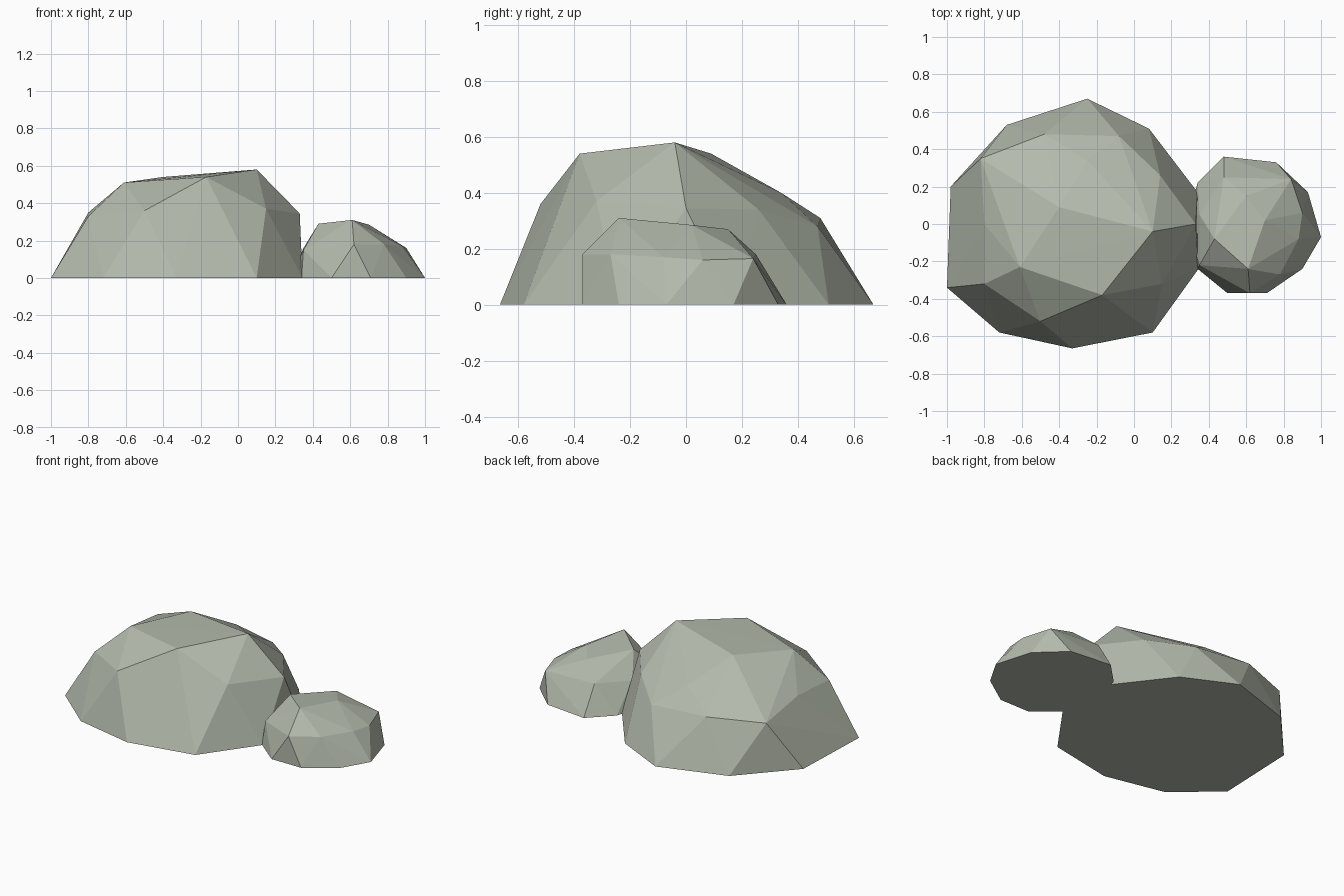
import bpy, bmesh

if "Cube" in bpy.data.objects:
    bpy.data.objects.remove(bpy.data.objects["Cube"])

stone = bpy.data.materials.new("stone")
stone.diffuse_color = (.45, .49, .41, 1)
stone.use_nodes = True
stone.node_tree.nodes["Principled BSDF"].inputs["Base Color"].default_value = stone.diffuse_color


def rock(name, base, crown):
    """Faceted boulder: hull of a ground outline and the corner points above it."""
    bm = bmesh.new()
    for x, y in base:
        bm.verts.new((x, y, 0))
    for p in crown:
        bm.verts.new(p)
    bmesh.ops.convex_hull(bm, input=bm.verts[:])
    loose = [v for v in bm.verts if not v.link_faces]
    bmesh.ops.delete(bm, geom=loose, context='VERTS')
    bmesh.ops.recalc_face_normals(bm, faces=bm.faces[:])
    me = bpy.data.meshes.new(name)
    bm.to_mesh(me)
    bm.free()
    me.materials.append(stone)
    ob = bpy.data.objects.new(name, me)
    bpy.context.collection.objects.link(ob)
    return ob


# large boulder
rock("large_rock",
     [(-1, -.34), (-.72, -.58), (-.33, -.665), (.10, -.58), (.345, -.24),
      (.34, .17), (.08, .51), (-.25, .67), (-.68, .53), (-.98, .20)],
     [(-.80, -.32, .33), (-.50, -.52, .36), (.15, -.32, .37), (.33, 0, .345),
      (.14, .26, .34), (-.08, .47, .28), (-.48, .48, .31), (-.82, .35, .31),
      (-.80, 0, .35), (-.61, -.23, .51), (-.17, -.38, .54), (.10, -.04, .58),
      (-.40, .09, .54), (-.25, .34, .40)])

# small boulder
rock("small_rock",
     [(.34, -.24), (.50, -.37), (.71, -.37), (.90, -.24), (1, -.07),
      (.93, .17), (.76, .33), (.48, .36), (.34, .22), (.28, 0)],
     [(.35, -.22, .15), (.62, -.37, .18), (.78, -.27, .18), (.88, -.08, .17),
      (.90, .06, .16), (.84, .24, .165), (.66, .24, .165), (.48, .25, .18),
      (.35, .05, .16), (.43, -.08, .29), (.61, -.24, .31), (.70, .02, .285),
      (.60, .15, .27)])
